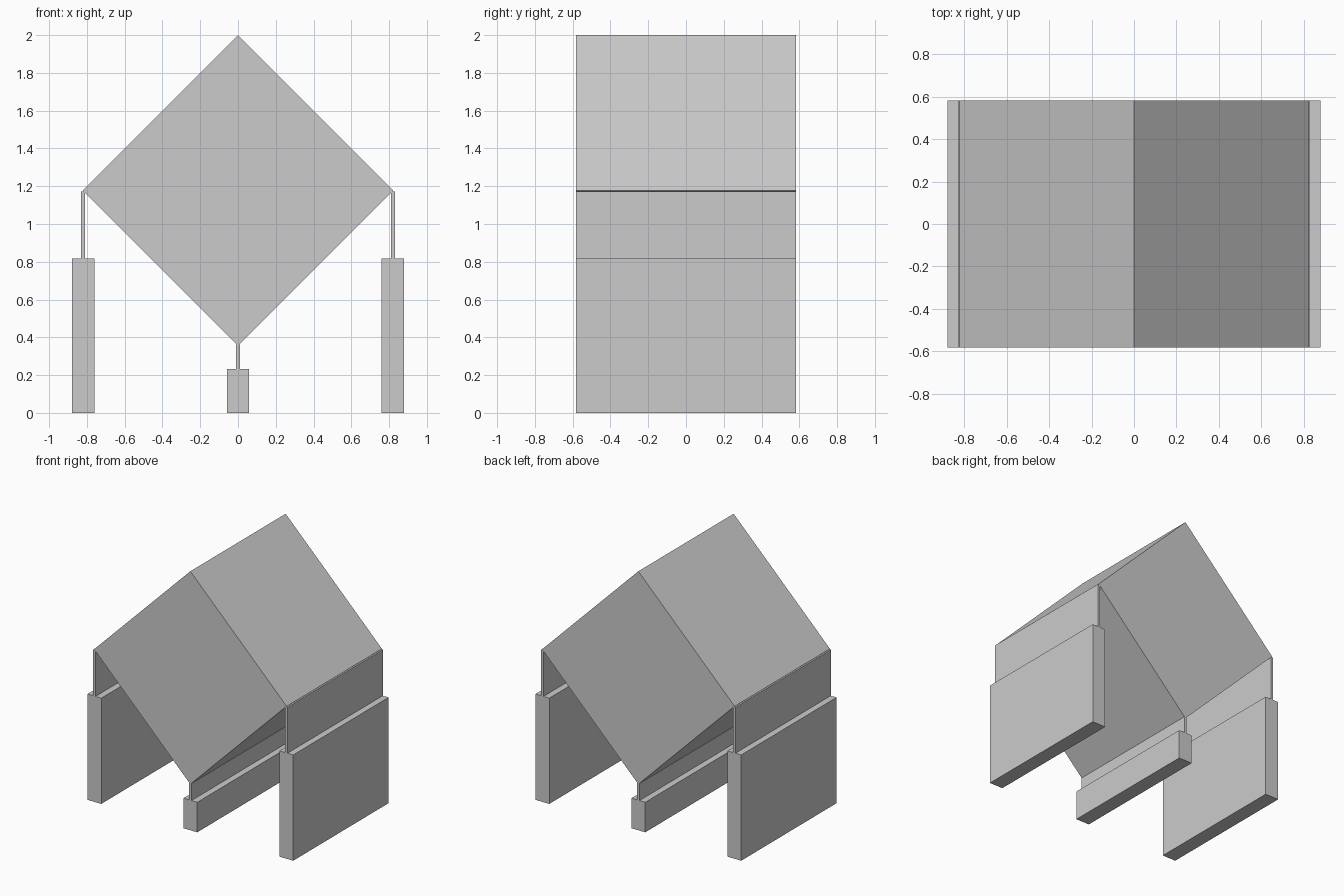
import bpy
import bmesh
from math import pi, sqrt
from mathutils import Matrix

if "Cube" in bpy.data.objects:
    bpy.data.objects.remove(bpy.data.objects["Cube"], do_unlink=True)

SIDE = 1.163                 # edge of the tilted cube, also the depth of every part
HALF_DIAG = SIDE / sqrt(2)
MID_Z = 2 - HALF_DIAG
LOW_Z = 2 - 2 * HALF_DIAG

grey = bpy.data.materials.new("light grey")
colour = (0.6, 0.6, 0.6, 1)
grey.diffuse_color = colour
grey.use_nodes = True
grey.node_tree.nodes["Principled BSDF"].inputs["Base Color"].default_value = colour


def box(name, size, centre, tilt=0):
    """Flat-sided box, optionally turned about the y axis."""
    bm = bmesh.new()
    matrix = (Matrix.Translation(centre) @ Matrix.Rotation(tilt, 4, "Y")
              @ Matrix.Diagonal((*size, 1)))
    bmesh.ops.create_cube(bm, size=1, matrix=matrix)
    mesh = bpy.data.meshes.new(name)
    bm.to_mesh(mesh)
    bm.free()
    mesh.materials.append(grey)
    obj = bpy.data.objects.new(name, mesh)
    bpy.context.collection.objects.link(obj)
    return obj


def support(name, x, block_top, web_top):
    """Thick base block carrying a thin upright web."""
    box(name + "_block", (0.118, SIDE, block_top), (x, 0, block_top / 2))
    box(name + "_web", (0.02, SIDE, web_top - block_top),
        (x, 0, (web_top + block_top) / 2))


# Cube standing on its edge
box("tilted_cube", (SIDE, SIDE, SIDE), (0, 0, MID_Z), pi / 4)

# Tall supports under the side edges, short one under the lowest edge
for name, x in (("left_support", 0.82), ("right_support", -0.82)):
    support(name, x, 0.817, 1.172)
support("centre_support", 0, 0.232, LOW_Z + 0.008)
